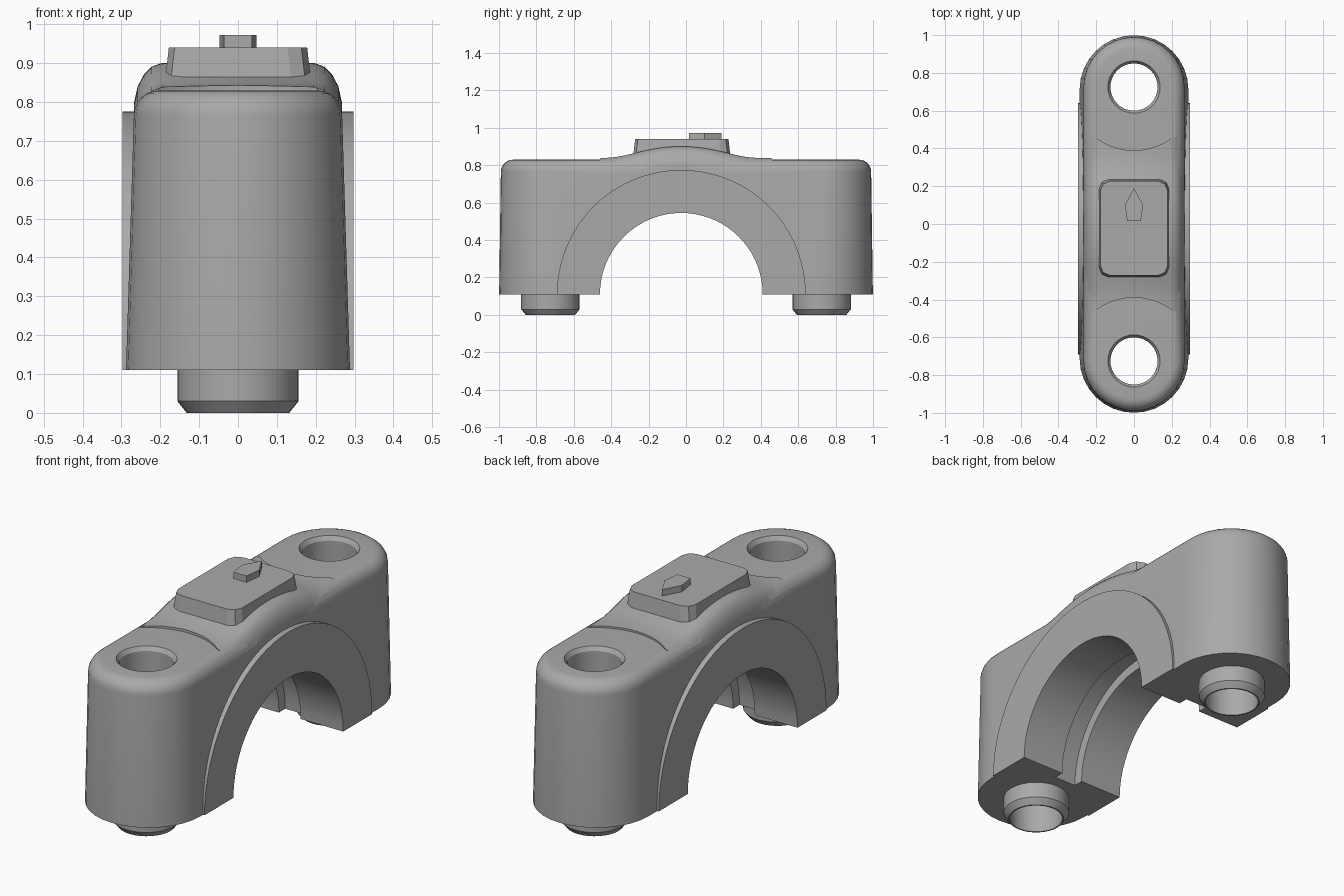
import bpy, bmesh, math
from mathutils import Matrix

if "Cube" in bpy.data.objects:
    bpy.data.objects.remove(bpy.data.objects["Cube"])

GREY = (0.40, 0.40, 0.40, 1)
mat = bpy.data.materials.new("cast grey")
mat.use_nodes = True
mat.diffuse_color = GREY
mat.node_tree.nodes["Principled BSDF"].inputs["Base Color"].default_value = GREY

BASE, AXIS_Y, HOLE_Y = 0.11, -0.025, 0.725


def finish(name, bm):
    bmesh.ops.recalc_face_normals(bm, faces=bm.faces)
    me = bpy.data.meshes.new(name)
    bm.to_mesh(me)
    bm.free()
    me.materials.append(mat)
    ob = bpy.data.objects.new(name, me)
    bpy.context.collection.objects.link(ob)
    return ob


def loft(name, rings, closed=False):
    """Skin equal-length rings; cap both ends unless the loop of rings is closed."""
    bm = bmesh.new()
    vs = [[bm.verts.new(p) for p in r] for r in rings]
    n = len(vs[0])
    pairs = list(zip(vs, vs[1:])) + ([(vs[-1], vs[0])] if closed else [])
    for a, b in pairs:
        for i in range(n):
            j = (i + 1) % n
            bm.faces.new((a[i], a[j], b[j], b[i]))
    if not closed:
        bm.faces.new(vs[0])
        bm.faces.new(vs[-1])
    return finish(name, bm)


def circle(r, z, y, n):
    return [(r * math.cos(math.tau * i / n), y + r * math.sin(math.tau * i / n), z)
            for i in range(n)]


def cross_disc(name, r, half, n=72):
    """Cylinder lying along x on the bore axis."""
    return loft(name, [[(x, AXIS_Y + r * math.cos(math.tau * i / n),
                         BASE + r * math.sin(math.tau * i / n)) for i in range(n)]
                       for x in (-half, half)])


def combine(target, other, op):
    m = target.modifiers.new(op, "BOOLEAN")
    m.operation, m.solver, m.object = op, "EXACT", other
    bpy.context.view_layer.objects.active = target
    bpy.ops.object.modifier_apply(modifier=m.name)
    bpy.data.objects.remove(other)


def smooth(ob, angle=32):
    bpy.ops.object.select_all(action="DESELECT")
    ob.select_set(True)
    bpy.context.view_layer.objects.active = ob
    bpy.ops.object.shade_smooth_by_angle(angle=math.radians(angle))


# Main casting: tapered round-ended block with a rolled top edge
def stadium(r, end, z, n=16):
    pts = []
    for s in (1, -1):
        for i in range(n + 1):
            a = math.pi * i / n
            pts.append((s * r * math.cos(a), s * (end - r + r * math.sin(a)), z))
    return pts


levels = [stadium(0.29, 1.0, 0.05), stadium(0.268, 0.99, 0.765)]
for k in range(1, 7):
    a = math.pi / 2 * k / 6
    inset = 0.065 * (1 - math.cos(a))
    levels.append(stadium(0.268 - inset, 0.99 - inset, 0.765 + 0.065 * math.sin(a)))
cap = loft("bearing_cap", levels)

# Raised saddle over the arch, cut back around the bolt seats
sections = []
for k in range(33):
    y = -0.46 + 0.92 * k / 32
    arc = BASE + math.sqrt(0.79 ** 2 - (y - AXIS_Y) ** 2)
    top = 0.02 * math.log(math.exp(arc / 0.02) + math.exp(0.838 / 0.02))
    half = [(0.269, 0.6), (0.267, top - 0.1), (0.258, top - 0.06),
            (0.242, top - 0.03), (0.222, top - 0.01), (0.195, top)]
    sections.append([(x, y, z) for x, z in half] + [(-x, y, z) for x, z in half[::-1]])
saddle = loft("saddle", sections)
for s in (1, -1):
    combine(saddle, loft("seat_cutter", [circle(0.335, z, s * HOLE_Y, 48)
                                         for z in (0.4, 1.2)]), "DIFFERENCE")
combine(cap, saddle, "UNION")

# Side flanges around the arch, then the bore and its oil groove
combine(cap, cross_disc("flange", 0.665, 0.297), "UNION")
combine(cap, cross_disc("bore_cutter", 0.435, 0.5), "DIFFERENCE")
combine(cap, cross_disc("groove_cutter", 0.485, 0.06), "DIFFERENCE")

# Bolt holes with a small rim chamfer
for s in (1, -1):
    rings = [circle(r, z, s * HOLE_Y, 32)
             for r, z in ((0.125, -0.2), (0.125, 0.81), (0.14, 0.832), (0.14, 1))]
    combine(cap, loft("hole_cutter", rings), "DIFFERENCE")

# Flat parting face
bm = bmesh.new()
bmesh.ops.create_cube(bm, size=1, matrix=Matrix.Translation((0, 0, BASE - 1.5))
                      @ Matrix.Diagonal((3, 3, 3, 1)))
combine(cap, finish("base_cutter", bm), "DIFFERENCE")
smooth(cap)

# Locating sleeves below each bolt hole
for name, s in (("front_sleeve", -1), ("back_sleeve", 1)):
    profile = [(0.125, 0.12), (0.156, 0.12), (0.156, 0.03), (0.132, 0), (0.125, 0)]
    smooth(loft(name, [circle(r, z, s * HOLE_Y, 32) for r, z in profile], True))


# Identification pad with clipped corners
def pad_ring(grow, z):
    x, y0, y1, c = 0.178 + grow, -0.272 - grow, 0.227 + grow, 0.05
    return [(x - c, y0, z), (x - 0.015, y0 + 0.015, z), (x, y0 + c, z),
            (x, y1 - c, z), (x - 0.015, y1 - 0.015, z), (x - c, y1, z),
            (c - x, y1, z), (0.015 - x, y1 - 0.015, z), (-x, y1 - c, z),
            (-x, y0 + c, z), (0.015 - x, y0 + 0.015, z), (c - x, y0, z)]


loft("pad", [pad_ring(0.012, 0.835), pad_ring(0, 0.94)])

# Direction pointer on the pad
outline = [(-0.036, 0.015), (0.036, 0.015), (0.048, 0.1), (0, 0.19), (-0.048, 0.1)]
loft("pointer", [[(x, y, z) for x, y in outline] for z in (0.93, 0.972)])
